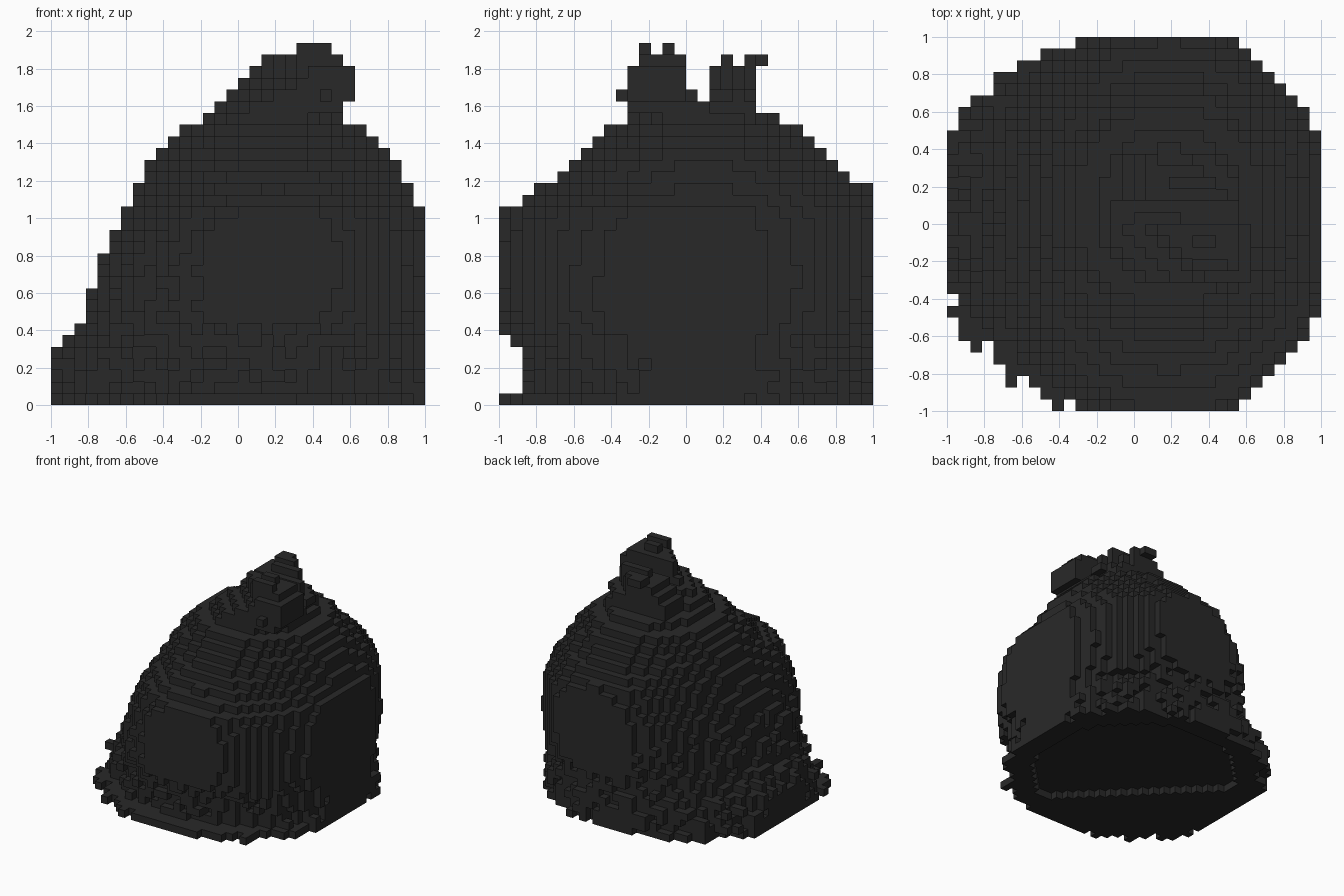
import bpy, bmesh, random

if "Cube" in bpy.data.objects:
    bpy.data.objects.remove(bpy.data.objects["Cube"])

random.seed(4)
V = 0.0625          # cube size
N = 32              # cubes per side

mat = bpy.data.materials.new("charcoal")
mat.diffuse_color = (0.0215, 0.0215, 0.0215, 1)
mat.use_nodes = True
mat.node_tree.nodes["Principled BSDF"].inputs["Base Color"].default_value = mat.diffuse_color

# Layer outline keys: height, left, right, front, back (clipped to the 2 unit box)
KEYS = [
    (0.03, -1.08, 1.06, -1.03, 1.02), (0.10, -1.06, 1.06, -0.82, 1.00),
    (0.25, -1.03, 1.06, -0.86, 0.98), (0.37, -0.87, 1.06, -0.93, 0.95),
    (0.50, -0.79, 1.07, -1.05, 1.03), (0.70, -0.74, 1.06, -1.07, 1.07),
    (0.90, -0.68, 1.04, -1.06, 1.08), (1.03, -0.60, 1.01, -1.01, 1.05),
    (1.16, -0.55, 0.92, -0.78, 0.97), (1.28, -0.49, 0.86, -0.63, 0.81),
    (1.41, -0.38, 0.76, -0.51, 0.70), (1.47, -0.32, 0.70, -0.45, 0.64),
    (1.53, -0.20, 0.58, -0.33, 0.51)]


def outline(z):
    if z <= KEYS[0][0]:
        return KEYS[0][1:]
    for a, b in zip(KEYS, KEYS[1:]):
        if z <= b[0] + 0.005:
            t = (z - a[0]) / (b[0] - a[0])
            return [p + (q - p) * t for p, q in zip(a[1:], b[1:])]


def centre(i):
    return -1 + (i + 0.5) * V


def box(x0, x1, y0, y1, z0, z1):
    """All cubes whose centres lie in a box."""
    return {(i, j, k) for i in range(N) for j in range(N) for k in range(N)
            if x0 < centre(i) < x1 and y0 < centre(j) < y1 and z0 < (k + 0.5) * V < z1}


# Rounded body, rough towards the flared bottom
solid = set()
for k in range(25):
    z = (k + 0.5) * V
    x0, x1, y0, y1 = outline(z)
    cx, cy, a, b = (x0 + x1) / 2, (y0 + y1) / 2, (x1 - x0) / 2, (y1 - y0) / 2
    for i in range(N):
        for j in range(N):
            x, y = centre(i), centre(j)
            rough = 0.05 if z < 0.45 else (0.035 if z < 0.8 and x < -0.2 else 0)
            r = ((x - cx) / a) ** 2 + ((y - cy) / b) ** 2
            if r < 1 + random.uniform(-2, 2) * rough:
                solid.add((i, j, k))

# Shallow hollow underneath, leaving the front and left resting on the ground
solid -= {(i, j, 0) for i in range(N) for j in range(N)
          if centre(i) ** 2 + centre(j) ** 2 < 0.7 and centre(i) + centre(j) > -0.5}
base = {c for c in solid if c[2] < 5}
body = solid - base

# Two ears, leaning to the right: height range, left, right
crown = set()
for z0, z1, x0, x1 in [(1.56, 1.62, -0.125, 0.56), (1.62, 1.69, -0.125, 0.62),
                       (1.69, 1.75, -0.06, 0.62), (1.75, 1.81, 0.0, 0.62)]:
    crown |= box(x0, x1, -0.31, 0.0, z0, z1)
    crown |= box(x0 + 0.06, x1 - 0.06, 0.12, 0.37, z0, z1)
crown |= box(-0.12, 0.56, 0.0, 0.12, 1.56, 1.62)      # bridge
crown |= box(0.12, 0.56, -0.25, 0.0, 1.81, 1.88)      # front ear top
crown |= box(0.31, 0.5, -0.25, -0.19, 1.88, 1.94)     # tips
crown |= box(0.31, 0.44, -0.125, -0.06, 1.88, 1.94)
crown |= box(0.19, 0.44, 0.19, 0.25, 1.81, 1.88)
crown |= box(0.12, 0.31, 0.31, 0.44, 1.81, 1.88)
crown |= box(0.0, 0.25, 0.0, 0.06, 1.62, 1.69)
crown |= box(0.44, 0.5, -0.375, -0.31, 1.62, 1.69)


def tapered(c):
    """Ears narrow on the diagonal as they rise."""
    d, z = centre(c[0]) + centre(c[1]), (c[2] + 0.5) * V
    t = min(1, (z - 1.59) / 0.15)
    return -0.2 + 0.3 * t < d + 0.0 < 0.84 - 0.2 * t


crown = {c for c in crown if tapered(c)}
everything = base | body | crown


def build(name, cells):
    """Mesh of the outward cube faces of one part."""
    bm = bmesh.new()
    verts = {}

    def vert(p):
        if p not in verts:
            verts[p] = bm.verts.new((-1 + p[0] * V, -1 + p[1] * V, p[2] * V))
        return verts[p]

    for c in sorted(cells):
        for ax in range(3):
            for s in (0, 1):
                n = list(c)
                n[ax] += 1 if s else -1
                if tuple(n) in everything:
                    continue
                u, w = (ax + 1) % 3, (ax + 2) % 3
                ring = []
                for du, dw in ((0, 0), (1, 0), (1, 1), (0, 1)):
                    p = list(c)
                    p[ax] += s
                    p[u] += du
                    p[w] += dw
                    ring.append(vert(tuple(p)))
                bm.faces.new(ring if s else ring[::-1])
    me = bpy.data.meshes.new(name)
    bm.to_mesh(me)
    bm.free()
    me.materials.append(mat)
    ob = bpy.data.objects.new(name, me)
    bpy.context.collection.objects.link(ob)


build("flared_base", base)
build("domed_body", body)
build("ears", crown)
